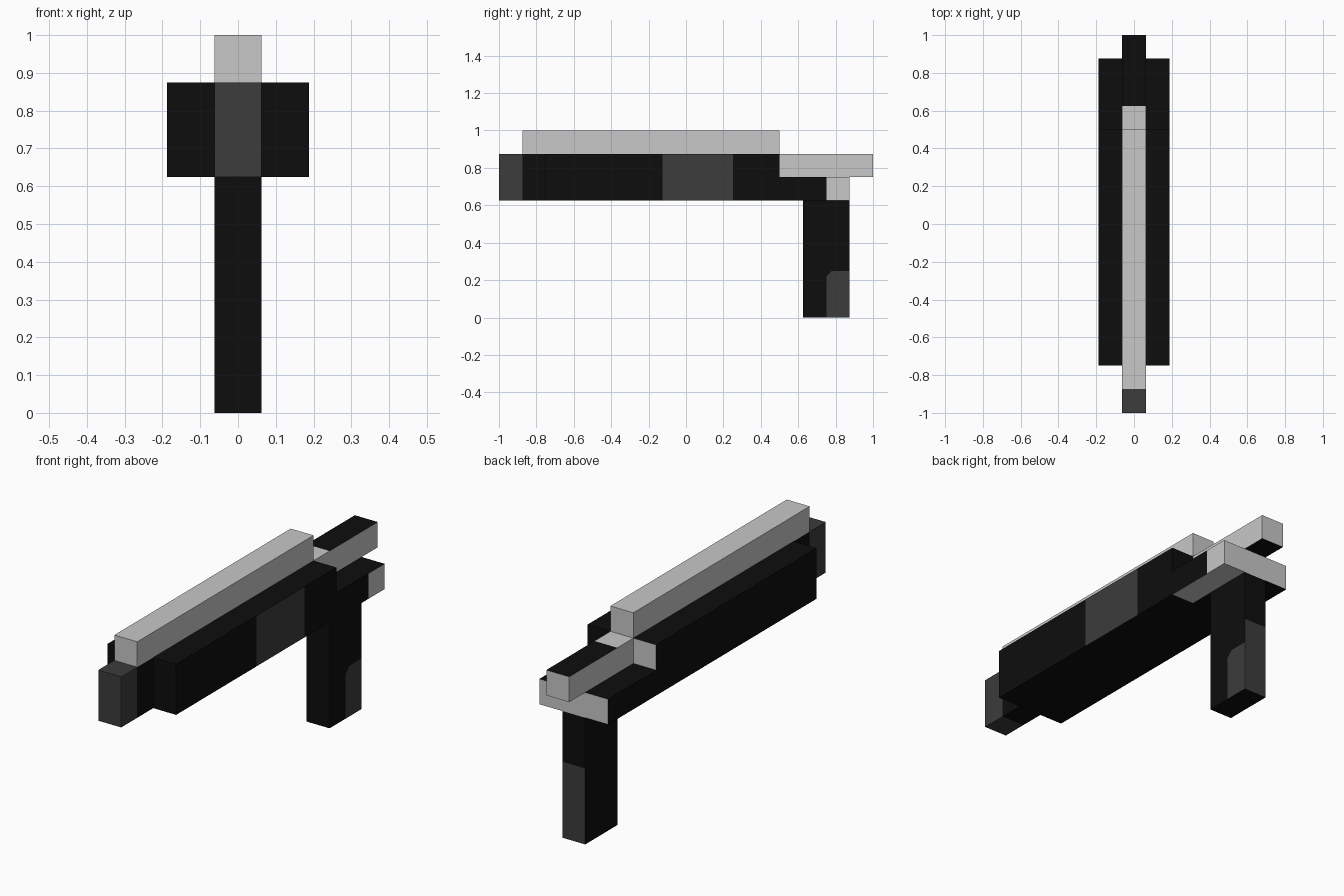
import bpy
import bmesh
from mathutils import Vector

if "Cube" in bpy.data.objects:
    bpy.data.objects.remove(bpy.data.objects["Cube"], do_unlink=True)


def material(name, value):
    m = bpy.data.materials.new(name)
    m.use_nodes = True
    colour = (value, value, value, 1)
    m.diffuse_color = colour
    m.node_tree.nodes["Principled BSDF"].inputs["Base Color"].default_value = colour
    return m


MATERIALS = [material("black", 0.004), material("dark grey", 0.045), material("light grey", 0.58)]
BLACK, DARK, LIGHT = range(3)
U = 0.125  # side of one block


def block(name, x, y, z, rule, cuts=()):
    """Box between (low, high) ranges; cuts are (point, normal) planes that
    split its faces, and rule(centre, normal) gives each face its colour."""
    bm = bmesh.new()
    bmesh.ops.create_cube(bm, size=1)
    for v in bm.verts:
        v.co = [r[0] if c < 0 else r[1] for c, r in zip(v.co, (x, y, z))]
    for point, normal in cuts:
        bmesh.ops.bisect_plane(bm, geom=bm.verts[:] + bm.edges[:] + bm.faces[:],
                               plane_co=point, plane_no=Vector(normal).normalized())
    bm.normal_update()
    mesh = bpy.data.meshes.new(name)
    for m in MATERIALS:
        mesh.materials.append(m)
    for f in bm.faces:
        f.material_index = rule(f.calc_center_median(), f.normal)
    bm.to_mesh(mesh)
    bm.free()
    obj = bpy.data.objects.new(name, mesh)
    bpy.context.collection.objects.link(obj)
    return obj


def plain(colour):
    return lambda c, n: colour


def cut_x(v):
    return ((v, 0, 0), (1, 0, 0))


def cut_y(v):
    return ((0, v, 0), (0, 1, 0))


def cut_z(v):
    return ((0, 0, v), (0, 0, 1))


NARROW = (-U / 2, U / 2)
WIDE = (-1.5 * U, 1.5 * U)


# Main frame: grey panel on one side, light step face on the other side's rear
def frame_rule(c, n):
    if n.x > 0.5 and -0.125 < c.y < 0.25:
        return DARK
    if n.y > 0.5 and c.x < -U / 2:
        return LIGHT
    return BLACK


# Rear plate: light rear edge, wrapping round one side and underneath it
def plate_rule(c, n):
    if n.y > 0.5 or (n.x > 0.5 and c.y > 0.75) or (n.z < -0.5 and c.x > U / 2):
        return LIGHT
    return BLACK


# Rear bar: light sides, black underside and mostly black top
def bar_rule(c, n):
    if n.z < -0.5 or (n.z > 0.5 and c.y > 0.625):
        return BLACK
    return LIGHT


# Grip: grey back panel and a clipped grey corner panel on one side
def grip_rule(c, n):
    if n.y > 0.5 and c.z < 0.375:
        return DARK
    if n.x > 0.5 and c.y > 0.75 and c.z < 0.25 and c.z - 0.22 < c.y - 0.75:
        return DARK
    return BLACK


block("muzzle", NARROW, (-1, -0.875), (0.625, 0.875), plain(DARK))
block("barrel_neck", NARROW, (-0.875, -0.75), (0.625, 0.875), plain(BLACK))
block("frame", WIDE, (-0.75, 0.5), (0.625, 0.875), frame_rule,
      [cut_y(-0.125), cut_y(0.25), cut_x(-U / 2)])
block("top_rail", NARROW, (-0.875, 0.5), (0.875, 1), plain(LIGHT))
block("rear_plate", WIDE, (0.5, 0.875), (0.625, 0.75), plate_rule,
      [cut_y(0.75), cut_x(U / 2)])
block("rear_bar", NARROW, (0.5, 1), (0.75, 0.875), bar_rule, [cut_y(0.625)])
block("grip", NARROW, (0.625, 0.875), (0, 0.625), grip_rule,
      [cut_y(0.75), cut_z(0.25), cut_z(0.375), ((0, 0.75, 0.22), (0, -1, 1))])
